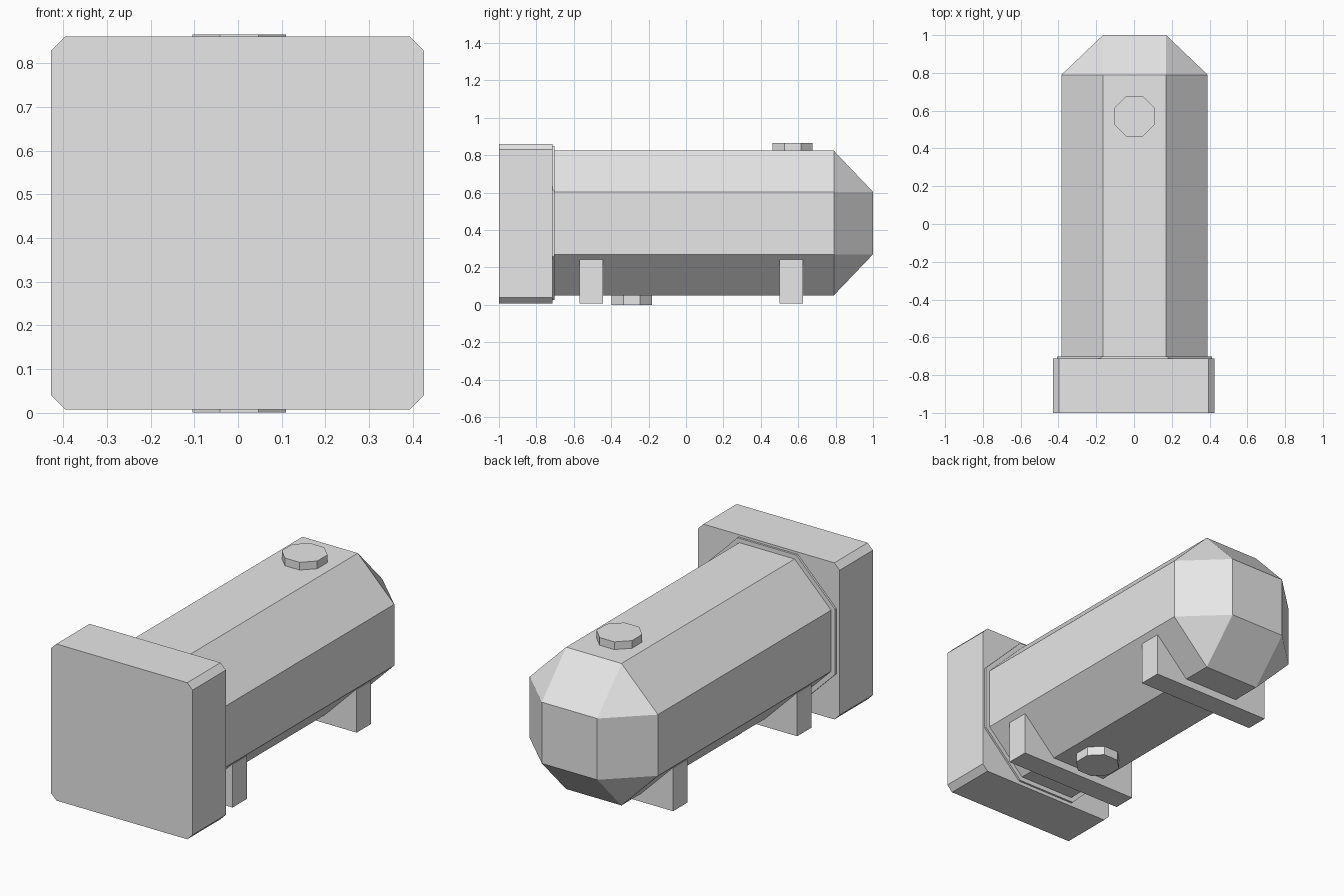
import bpy, bmesh, math

if "Cube" in bpy.data.objects:
    bpy.data.objects.remove(bpy.data.objects["Cube"])

grey = bpy.data.materials.new("plain grey")
grey.diffuse_color = (0.8, 0.8, 0.8, 1)
grey.use_nodes = True
grey.node_tree.nodes["Principled BSDF"].inputs["Base Color"].default_value = grey.diffuse_color


def make(name, verts_fn):
    bm = bmesh.new()
    verts_fn(bm)
    bmesh.ops.recalc_face_normals(bm, faces=bm.faces)
    mesh = bpy.data.meshes.new(name)
    bm.to_mesh(mesh)
    bm.free()
    mesh.materials.append(grey)
    obj = bpy.data.objects.new(name, mesh)
    bpy.context.collection.objects.link(obj)
    return obj


def octagon(w, h, c):
    """Rectangle of half sizes w, h with corners cut back by c."""
    return [(w, -h + c), (w, h - c), (w - c, h), (-w + c, h),
            (-w, h - c), (-w, -h + c), (-w + c, -h), (w - c, -h)]


def prism(name, ring, a, b, place):
    """Extrude a ring from level a to level b; place maps (u, v, level) to a point."""
    def build(bm):
        lo = [bm.verts.new(place(u, v, a)) for u, v in ring]
        hi = [bm.verts.new(place(u, v, b)) for u, v in ring]
        bm.faces.new(lo)
        bm.faces.new(hi)
        for i in range(len(ring)):
            j = (i + 1) % len(ring)
            bm.faces.new((lo[i], lo[j], hi[j], hi[i]))
    return make(name, build)


CX, CZ = 0.003, 0.437   # tank axis
R, S = 0.387, 0.167     # tank apothem and half width of its flats


def along_y(u, v, t):
    return (CX + u, t, CZ + v)


# Tank: octagonal shell with a faceted domed back end, as one hull
def tank(bm):
    for u, v in octagon(R, R, R - S):
        for y in (-0.72, 0.79):
            bm.verts.new(along_y(u, v, y))
    for u in (-S, S):
        for v in (-S, S):
            bm.verts.new(along_y(u, v, 1.0))
    bmesh.ops.convex_hull(bm, input=bm.verts[:])
    bmesh.ops.dissolve_limit(bm, angle_limit=math.radians(1),
                             verts=bm.verts[:], edges=bm.edges[:])


make("tank_shell", tank)

# Thin collar between the tank and the front block
prism("collar", octagon(0.411, 0.411, 0.411 - 0.178), -0.72, -0.702, along_y)

# Front block with chamfered long edges
prism("front_block", octagon(0.427, 0.427, 0.032), -1.0, -0.713,
      lambda u, v, t: (-0.001 + u, t, 0.434 + v))

# Octagonal caps on the top and the underside
cap = octagon(0.107, 0.107, 0.0627)
for name, y, a, b in (("top_cap", 0.57, 0.80, 0.866),
                      ("bottom_cap", -0.29, 0.0, 0.08)):
    prism(name, cap, a, b, lambda u, v, t, y=y: (CX + u, y + v, t))

# Cross supports below the tank
for name, y in (("front_support", -0.507), ("back_support", 0.563)):
    rect = [(-0.363, -0.0625), (0.363, -0.0625), (0.363, 0.0625), (-0.363, 0.0625)]
    prism(name, rect, 0.008, 0.243, lambda u, v, t, y=y: (CX + u, y + v, t))
